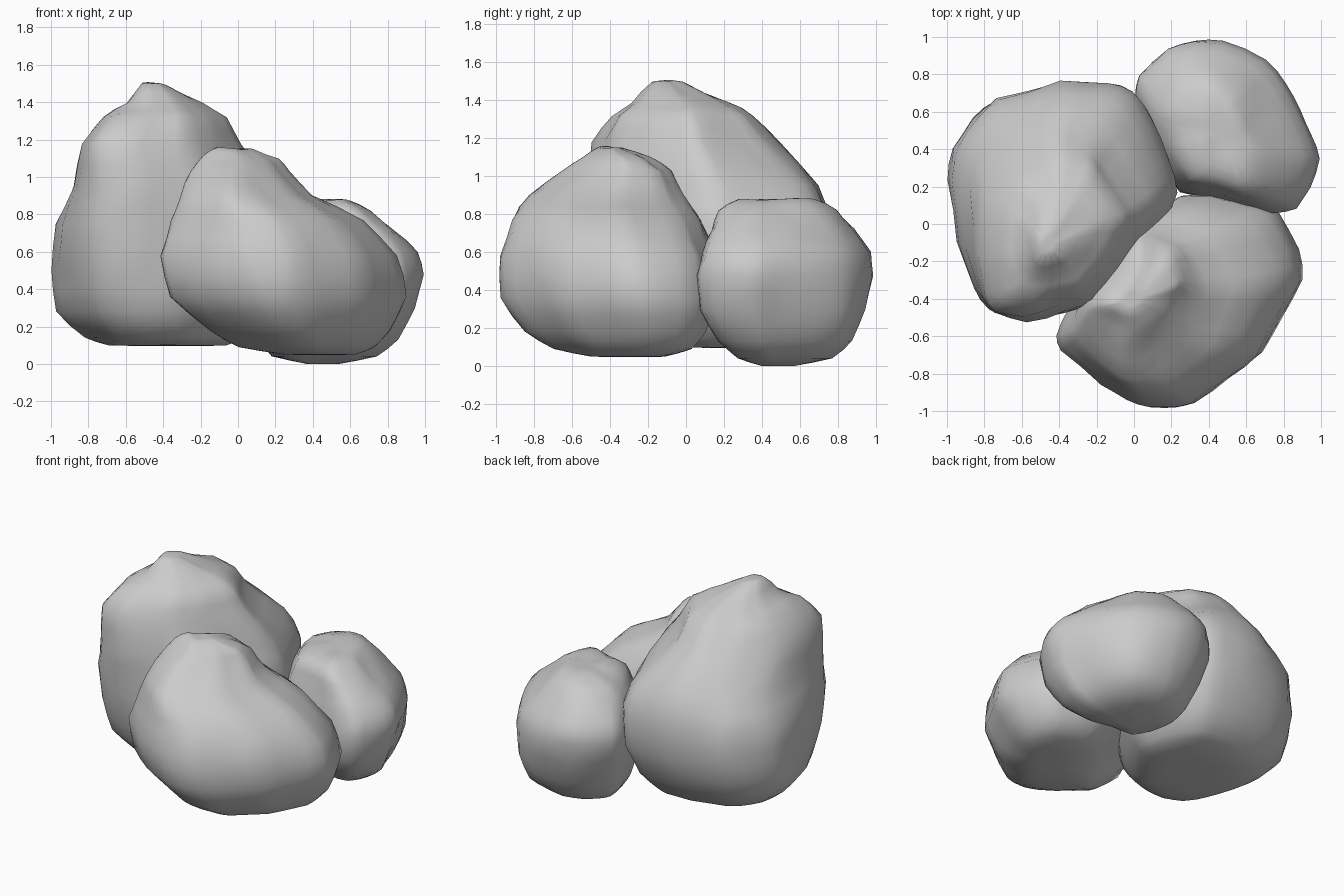
import bpy, bmesh
from math import exp
from mathutils import Vector, noise


def boulder(name, plan, levels, bulges, seed):
    """Loft a plan outline through levels of (z, xmin, xmax, ymin, ymax).
    bulges push a diagonal side out or in: (side x, side y, height, amount)."""
    xs, ys = [p[0] for p in plan], [p[1] for p in plan]
    x0, x1, y0, y1 = min(xs), max(xs), min(ys), max(ys)
    bm = bmesh.new()
    rings = []
    for z, a, b, c, d in levels:
        ring = []
        for x, y in plan:
            u, v = (x - x0) / (x1 - x0), (y - y0) / (y1 - y0)
            px, py = a + u * (b - a), c + v * (d - c)
            for sx, sy, h, amount in bulges:
                w = 2 * max(0, sx * (2 * u - 1)) * max(0, sy * (2 * v - 1))
                w = min(1, w) * exp(-((z - h) / 0.25) ** 2) * amount * 0.7
                px, py = px + sx * w, py + sy * w
            ring.append(bm.verts.new((px, py, z)))
        rings.append(ring)
    n = len(plan)
    for lo, hi in zip(rings, rings[1:]):
        for i in range(n):
            j = (i + 1) % n
            bm.faces.new((lo[i], lo[j], hi[j], hi[i]))
    caps = [bm.faces.new(rings[0]), bm.faces.new(rings[-1])]
    bmesh.ops.poke(bm, faces=caps)
    bmesh.ops.subdivide_edges(bm, edges=bm.edges[:], cuts=1, use_grid_fill=True)
    bmesh.ops.smooth_vert(bm, verts=bm.verts[:], factor=0.35,
                          use_axis_x=True, use_axis_y=True, use_axis_z=True)
    bmesh.ops.recalc_face_normals(bm, faces=bm.faces[:])
    bm.normal_update()
    # gentle lumps, fading out towards the resting underside
    offset = Vector((seed, 0, 0))
    for v, nrm in [(v, v.normal.copy()) for v in bm.verts]:
        fade = min(1.0, max(0.0, v.co.z / 0.7))
        lump = 0.012 * noise.noise(v.co * 4 + offset) + 0.012 * noise.noise(v.co * 8 + offset)
        v.co += nrm * (0.004 * min(1.0, v.co.z / 0.2) + fade * lump)
    mesh = bpy.data.meshes.new(name)
    bm.to_mesh(mesh)
    bm.free()
    for p in mesh.polygons:
        p.use_smooth = True
    obj = bpy.data.objects.new(name, mesh)
    bpy.context.collection.objects.link(obj)
    return obj


# tall boulder at the left, leaning towards its front left side
boulder("tall_boulder",
        [(-1, .25), (-.95, -.1), (-.87, -.34), (-.79, -.45), (-.6, -.51), (-.38, -.47),
         (-.18, -.42), (0, -.22), (.14, -.02), (.24, .17), (.2, .35), (.1, .57),
         (0, .72), (-.13, .76), (-.4, .76), (-.75, .67), (-.86, .58), (-.97, .41)],
        [(.10, -.70, -.05, -.20, .38), (.14, -.82, .04, -.35, .53),
         (.28, -.98, .15, -.47, .66), (.50, -1.0, .22, -.51, .75),
         (.75, -.98, .24, -.51, .76), (.95, -.89, .17, -.50, .71),
         (1.18, -.84, .02, -.46, .50), (1.32, -.73, -.05, -.38, .36),
         (1.39, -.60, -.18, -.28, .23), (1.50, -.51, -.39, -.17, -.02)],
        [(-1, -1, 1.1, .08), (-1, -1, .3, -.07), (1, 1, 1.15, -.10), (-1, 1, 1.15, -.10)], 3)

# wide boulder at the front
boulder("front_boulder",
        [(-.42, -.6), (-.4, -.67), (-.16, -.86), (-.02, -.94), (.1, -.98), (.22, -.98),
         (.32, -.95), (.5, -.82), (.69, -.68), (.8, -.49), (.91, -.3), (.88, -.15),
         (.76, .06), (.6, .11), (.45, .15), (.27, .16), (.12, .06), (-.05, -.13),
         (-.22, -.33), (-.36, -.46)],
        [(.05, .25, .62, -.50, -.12), (.09, .0, .72, -.70, .02),
         (.18, -.15, .80, -.85, .09), (.36, -.37, .90, -.98, .15),
         (.58, -.42, .86, -.98, .16), (.77, -.36, .69, -.91, .09),
         (.90, -.32, .40, -.83, .0), (1.03, -.25, .28, -.64, -.07),
         (1.10, -.18, .23, -.54, -.19), (1.15, -.11, .08, -.46, -.34)],
        [(1, 1, .85, -.05), (1, 1, .2, .05), (1, -1, .7, .05)], 11)

# small boulder at the back right, with a pointed inner foot
boulder("small_boulder",
        [(0, .7), (.04, .55), (.12, .36), (.24, .17), (.5, .12), (.75, .06),
         (.87, .08), (.95, .19), (1, .35), (.95, .47), (.88, .61), (.8, .74),
         (.7, .87), (.47, .98), (.32, .98), (.18, .95), (.02, .79)],
        [(0, .36, .54, .40, .57), (.04, .15, .75, .27, .78),
         (.13, .09, .86, .17, .88), (.30, .03, .95, .07, .95),
         (.48, 0, 1.0, .06, .98), (.60, .01, .97, .09, .97),
         (.72, .08, .84, .13, .88), (.82, .17, .71, .17, .79),
         (.88, .32, .60, .27, .68)],
        [(1, 1, .22, .09), (-1, -1, .05, .05), (-1, 1, .15, -.05)], 23)
